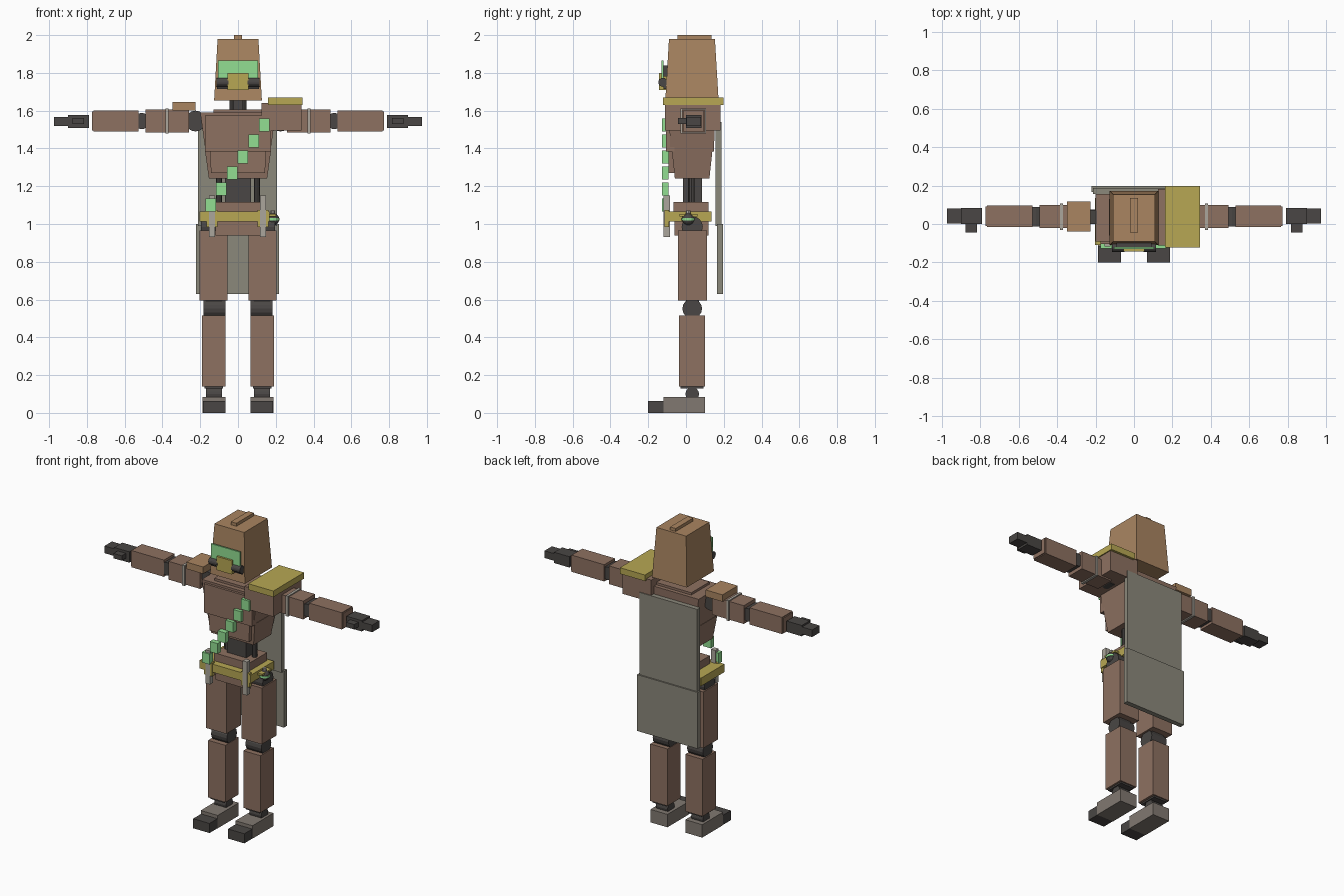
import bpy, bmesh
from mathutils import Matrix, Vector

if "Cube" in bpy.data.objects:
    bpy.data.objects.remove(bpy.data.objects["Cube"])


def material(name, r, g, b):
    m = bpy.data.materials.new(name)
    m.diffuse_color = (*[(c / 255) ** 2.2 for c in (r, g, b)], 1)
    m.use_nodes = True
    m.node_tree.nodes["Principled BSDF"].inputs["Base Color"].default_value = m.diffuse_color
    return m


BROWN = material("brown", 140, 112, 97)
TAN = material("tan", 168, 132, 97)
DARK = material("dark", 75, 72, 70)
GOLD = material("gold", 182, 166, 84)
GREEN = material("green", 145, 222, 145)
CLOTH = material("cloth", 138, 135, 122)
BOOT = material("boot", 128, 120, 112)
STEEL = material("steel", 170, 165, 155)


def finish(name, bm, mat):
    mesh = bpy.data.meshes.new(name)
    bmesh.ops.recalc_face_normals(bm, faces=bm.faces)
    bm.to_mesh(mesh)
    bm.free()
    mesh.materials.append(mat)
    ob = bpy.data.objects.new(name, mesh)
    bpy.context.collection.objects.link(ob)
    return ob


def box(name, x, y, z, mat, taper=(1, 1), side=1):
    """Box from ranges; taper scales the bottom face in x and y."""
    bm = bmesh.new()
    bmesh.ops.create_cube(bm, size=1)
    for v in bm.verts:
        t = taper if v.co.z < 0 else (1, 1)
        v.co = Vector((side * (sum(x) / 2 + v.co.x * (x[1] - x[0]) * t[0]),
                       sum(y) / 2 + v.co.y * (y[1] - y[0]) * t[1],
                       sum(z) / 2 + v.co.z * (z[1] - z[0])))
    return finish(name, bm, mat)


def cyl(name, centre, r, length, axis, mat, n=16):
    bm = bmesh.new()
    rot = {'X': Matrix.Rotation(1.5707963, 4, 'Y'), 'Y': Matrix.Rotation(1.5707963, 4, 'X'),
           'Z': Matrix.Identity(4)}[axis]
    bmesh.ops.create_cone(bm, cap_ends=True, segments=n, radius1=r, radius2=r, depth=length,
                          matrix=Matrix.Translation(centre) @ rot)
    return finish(name, bm, mat)


# Head: helmet, crest, visor, goggles
box("helmet", (-.108, .108), (-.09, .153), (1.655, 1.98), TAN, (1.17, 1.16))
box("helmet_crest", (-.02, .02), (-.045, .135), (1.975, 2.0), TAN)
box("visor", (-.105, .105), (-.13, -.12), (1.77, 1.865), GREEN)
box("visor_mount", (-.09, .09), (-.122, -.09), (1.78, 1.84), DARK)
box("nose_plate", (-.055, .055), (-.143, -.1), (1.71, 1.8), GOLD)
for s in (-1, 1):
    cyl("goggle", (s * .082, -.122, 1.75), .024, .065, 'X', DARK)
    box("goggle_base", (.05, .112), (-.118, -.09), (1.715, 1.75), DARK, side=s)
# Neck rods
box("neck", (-.025, .025), (.0, .06), (1.57, 1.67), DARK)
for s in (-1, 1):
    cyl("neck_rod", (s * .033, .03, 1.62), .012, .1, 'Z', DARK, 8)

# Torso
box("chest", (-.2, .2), (-.09, .155), (1.385, 1.59), BROWN, (.86, .94))
box("chest_plate", (-.175, .175), (-.105, -.06), (1.385, 1.575), BROWN)
box("ribcage", (-.175, .175), (-.075, .14), (1.24, 1.39), BROWN, (.88, .85))
box("rib_plate", (-.15, .15), (-.092, -.04), (1.27, 1.39), BROWN, (.95, 1))
box("collar", (-.13, .13), (-.06, .13), (1.585, 1.605), BROWN)
box("spine", (-.07, .07), (-.015, .085), (1.1, 1.25), DARK)
for s in (-1, 1):
    cyl("waist_piston", (s * .1, .03, 1.175), .016, .15, 'Z', DARK, 8)
# Hips and belt
box("hips", (-.128, .128), (-.065, .12), (1.055, 1.117), BROWN)
box("pelvis", (-.12, .12), (-.06, .12), (.94, 1.015), BROWN)
box("belt", (-.203, .168), (-.11, .135), (1.012, 1.065), GOLD)

# Bandolier cartridges
for i in range(6):
    x, z = -.145 + i * .057, 1.1 + i * .085
    box("cartridge", (x - .028, x + .028), (-.127, -.092), (z - .034, z + .034), GREEN)

# Belt tools
for x in (-.138, .132):
    box("tool_blade", (x - .016, x + .016), (-.118, -.085), (.93, 1.15), STEEL)
    box("tool_pouch", (x - .03, x + .03), (-.114, -.09), (.985, 1.075), GOLD)
# Grenade on the left hip
bm = bmesh.new()
bmesh.ops.create_uvsphere(bm, u_segments=12, v_segments=8, radius=.033,
                          matrix=Matrix.Translation((.185, .012, 1.025)))
finish("grenade", bm, DARK)
cyl("grenade_band", (.185, .012, 1.025), .035, .012, 'Z', GREEN, 12)
cyl("grenade_cap", (.185, .012, 1.06), .012, .025, 'Z', STEEL, 8)
box("grenade_clip", (.165, .2), (-.035, .06), (1.04, 1.052), GOLD)

# Shoulder armour
box("pauldron_plate", (.16, .342), (-.122, .198), (1.63, 1.67), GOLD)
box("pauldron_body", (.125, .335), (-.112, .183), (1.495, 1.64), BROWN)
box("small_pauldron", (-.348, -.225), (-.04, .118), (1.6, 1.645), TAN)

for s in (-1, 1):
    # Arms
    cyl("shoulder_joint", (s * .225, .035, 1.545), .055, .07, 'Y', DARK)
    box("shoulder_link", (.19, .27), (0, .075), (1.51, 1.58), DARK, side=s)
    box("upper_arm", (.26, .49), (-.022, .1), (1.485, 1.605), BROWN, side=s)
    box("arm_band", (.368, .385), (-.03, .106), (1.478, 1.612), STEEL, side=s)
    cyl("elbow", (s * .51, .038, 1.545), .043, .1, 'Y', DARK)
    box("forearm", (.528, .765), (-.015, .095), (1.49, 1.6), BROWN, side=s)
    box("cuff", (.755, .772), (-.01, .09), (1.495, 1.595), BROWN, side=s)
    box("palm", (.79, .9), (0, .083), (1.507, 1.578), DARK, side=s)
    box("fingers", (.89, .973), (.003, .08), (1.52, 1.567), DARK, side=s)
    box("thumb", (.815, .875), (-.043, .005), (1.53, 1.562), DARK, side=s)
    # Legs
    cyl("hip_joint", (s * .155, .033, .985), .056, .08, 'X', DARK)
    box("thigh", (.055, .203), (-.043, .11), (.595, .965), BROWN, side=s)
    cyl("knee", (s * .125, .033, .552), .052, .115, 'X', DARK)
    box("knee_link", (.085, .17), (.0, .07), (.5, .61), DARK, side=s)
    box("shin", (.065, .19), (-.038, .1), (.14, .515), BROWN, side=s)
    box("shin_cuff", (.08, .178), (-.03, .092), (.13, .142), DARK, side=s)
    cyl("ankle", (s * .128, .033, .1), .036, .085, 'X', DARK)
    box("foot", (.065, .188), (-.118, .1), (0, .085), BOOT, side=s)
    box("toe", (.067, .186), (-.2, -.117), (0, .063), DARK, side=s)

# Cape in two panels
box("cape_upper", (-.213, .207), (.157, .188), (.99, 1.54), CLOTH)
box("cape_lower", (-.222, .218), (.165, .197), (.63, 1.0), CLOTH)
